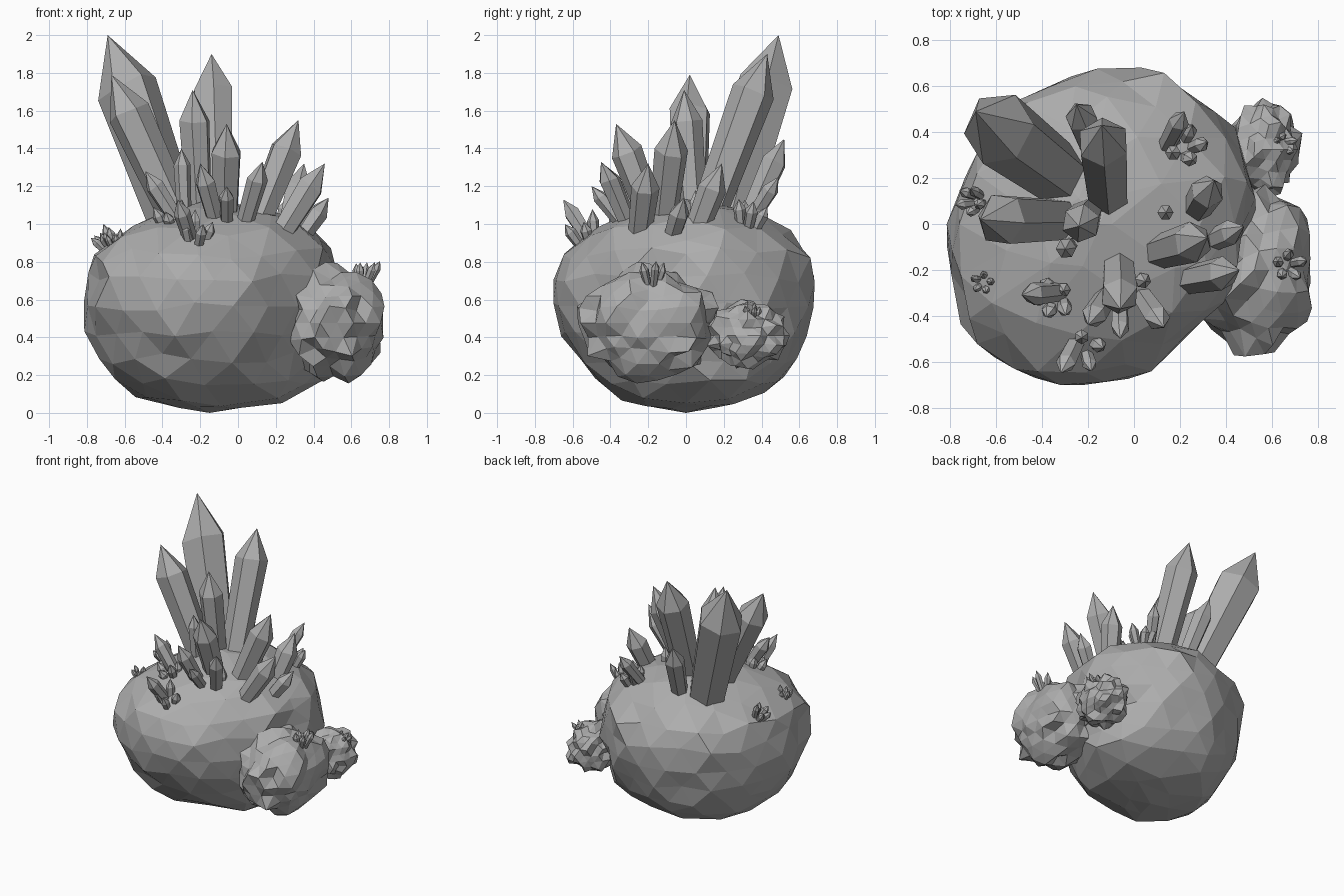
import bpy, bmesh, math, random
from mathutils import Vector

random.seed(7)
cube = bpy.data.objects.get("Cube")
if cube:
    bpy.data.objects.remove(cube)

stone = bpy.data.materials.new("stone_grey")
stone.use_nodes = True
GREY = (0.42, 0.42, 0.42, 1)
stone.diffuse_color = GREY
stone.node_tree.nodes["Principled BSDF"].inputs["Base Color"].default_value = GREY


def finish(bm, name):
    bmesh.ops.recalc_face_normals(bm, faces=bm.faces)
    mesh = bpy.data.meshes.new(name)
    bm.to_mesh(mesh)
    bm.free()
    mesh.materials.append(stone)
    obj = bpy.data.objects.new(name, mesh)
    bpy.context.collection.objects.link(obj)
    return obj


# Boulder: height, then left, right, front and back reach at that height
LEVELS = [
    (0.0, -.15, -.15, 0, 0),
    (.06, -.54, .3, -.37, .36),
    (.2, -.67, .46, -.51, .56),
    (.33, -.76, .49, -.61, .62),
    (.56, -.82, .51, -.72, .70),
    (.74, -.80, .51, -.72, .71),
    (.88, -.75, .48, -.64, .64),
    (1.0, -.52, .38, -.46, .50),
    (1.07, -.38, .25, -.28, .38),
    (1.13, -.15, -.15, 0, 0),
]


def reach(z):
    for a, b in zip(LEVELS, LEVELS[1:]):
        if z <= b[0]:
            t = (z - a[0]) / (b[0] - a[0])
            return [p + (q - p) * t for p, q in zip(a[1:], b[1:])]
    return LEVELS[-1][1:]


bm = bmesh.new()
bmesh.ops.create_icosphere(bm, subdivisions=3, radius=1)
MID = -.15
for v in bm.verts:
    n = v.co.normalized()
    jitter = random.uniform(.94, 1.04)
    z = .565 + .565 * n.z
    if abs(n.z) < .98:
        z += random.uniform(-.025, .025)
    left, right, front, back = reach(min(1.13, max(0, z)))
    flat = Vector((n.x, n.y)).normalized() if abs(n.z) < .999 else Vector((0, 0))
    # The front bulges to the left and the back to the right
    skew = .08 * flat.y * min(1, 3 * (1 - abs(n.z)))
    v.co = (MID + skew + flat.x * jitter * ((right - MID) if flat.x > 0 else (MID - left)),
            flat.y * jitter * (back if flat.y > 0 else -front), min(1.13, max(0, z)))
finish(bm, "main_boulder")


# Rough side rocks
def rough_rock(name, centre, size, rough):
    bm = bmesh.new()
    bmesh.ops.create_icosphere(bm, subdivisions=3, radius=1)
    for v in bm.verts:
        v.co *= random.uniform(1 - rough, 1 + rough * .5)
        v.co = Vector(c + s * p for c, s, p in zip(centre, size, v.co))
    finish(bm, name)


rough_rock("medium_side_rock", (.525, -.2, .475), (.28, .375, .31), .17)
rough_rock("small_side_rock", (.56, .325, .41), (.168, .21, .185), .2)


# Six-sided crystal, widest at the shoulder
def crystal(name, base, tip, radius, sides=6):
    base, tip = Vector(base), Vector(tip)
    axis = tip - base
    turn = axis.to_track_quat('Z', 'Y')
    spin = random.uniform(0, math.pi)
    length = axis.length
    point = min(.35, 1.9 * radius / length)
    bm = bmesh.new()
    rings = []
    for height, width in ((0, .8), (1 - point, 1)):
        ring = []
        for i in range(sides):
            a = spin + math.tau * i / sides
            lift = random.uniform(-.12, .12) * radius if height else 0
            p = Vector((math.cos(a) * radius * width, math.sin(a) * radius * width,
                        height * length + lift))
            ring.append(bm.verts.new(base + turn @ p))
        rings.append(ring)
    apex = bm.verts.new(tip)
    bm.faces.new(rings[0])
    for i in range(sides):
        j = (i + 1) % sides
        bm.faces.new((rings[0][i], rings[0][j], rings[1][j], rings[1][i]))
        bm.faces.new((rings[1][i], rings[1][j], apex))
    finish(bm, name)


CRYSTALS = {
    "tallest_crystal": ((-.29, .19, .88), (-.69, .49, 2), .165),
    "tall_back_crystal": ((-.11, .08, .95), (-.14, .43, 1.9), .115),
    "tall_left_crystal": ((-.28, .02, .95), (-.67, .02, 1.79), .115),
    "upright_crystal": ((-.2, .05, .95), (-.24, -.01, 1.71), .085),
    "low_back_crystal": ((-.17, .3, .95), (-.25, .52, 1.45), .07),
    "front_crystal": ((-.07, -.15, .95), (-.06, -.37, 1.53), .085),
    "right_crystal": ((.08, -.13, .95), (.32, -.06, 1.55), .09),
    "right_front_crystal": ((.2, -.25, .9), (.46, -.2, 1.32), .075),
    "right_back_crystal": ((.25, .03, .9), (.35, .19, 1.32), .075),
    "right_outer_crystal": ((.3, -.09, .88), (.48, -.01, 1.14), .055),
    "front_right_crystal": ((.02, -.29, .95), (.13, -.45, 1.33), .055),
    "front_left_crystal": ((-.1, -.28, .95), (-.2, -.44, 1.32), .055),
    "front_low_crystal": ((-.06, -.3, .95), (-.06, -.5, 1.2), .04),
    "slim_crystal": ((-.28, -.09, .95), (-.3, -.11, 1.4), .045),
    "tiny_right_crystal": ((.13, .05, .95), (.14, .05, 1.18), .035),
    "tiny_front_crystal": ((.02, -.24, .95), (.05, -.25, 1.15), .035),
    "left_slope_crystal": ((-.28, -.29, .95), (-.49, -.31, 1.28), .05),
    "front_slope_crystal": ((-.23, -.47, .85), (-.32, -.65, 1.13), .045),
    "back_slope_crystal": ((.12, .3, .95), (.22, .49, 1.25), .045),
}
for name, (base, tip, radius) in CRYSTALS.items():
    crystal(name, base, tip, radius)


# Clusters of little crystals fanning out along a direction
def cluster(name, base, direction, size, count):
    aim = Vector(direction).normalized()
    turn = aim.to_track_quat('Z', 'Y')
    for i in range(count):
        a = math.tau * i / count
        out = turn @ Vector((math.cos(a), math.sin(a), 0))
        start = Vector(base) + out * size * .2
        end = start + (aim + out * .3) * size * random.uniform(.65, 1)
        crystal(f"{name}_{i + 1}", start, end, size * .17)


cluster("left_slope_cluster", (-.34, -.3, .97), (-.2, -.3, 1), .19, 5)
cluster("front_cluster", (-.22, -.52, .89), (.1, -.35, 1), .19, 4)
cluster("left_rim_cluster", (-.68, .1, .87), (-.6, 0, 1), .14, 5)
cluster("left_front_cluster", (-.65, -.25, .87), (-.2, -.1, 1), .1, 5)
cluster("back_cluster", (.21, .33, .98), (.15, .2, 1), .2, 5)
cluster("medium_rock_cluster", (.66, -.18, .68), (.2, 0, 1), .14, 5)
cluster("small_rock_cluster", (.63, .35, .5), (.5, 0, 1), .1, 5)
